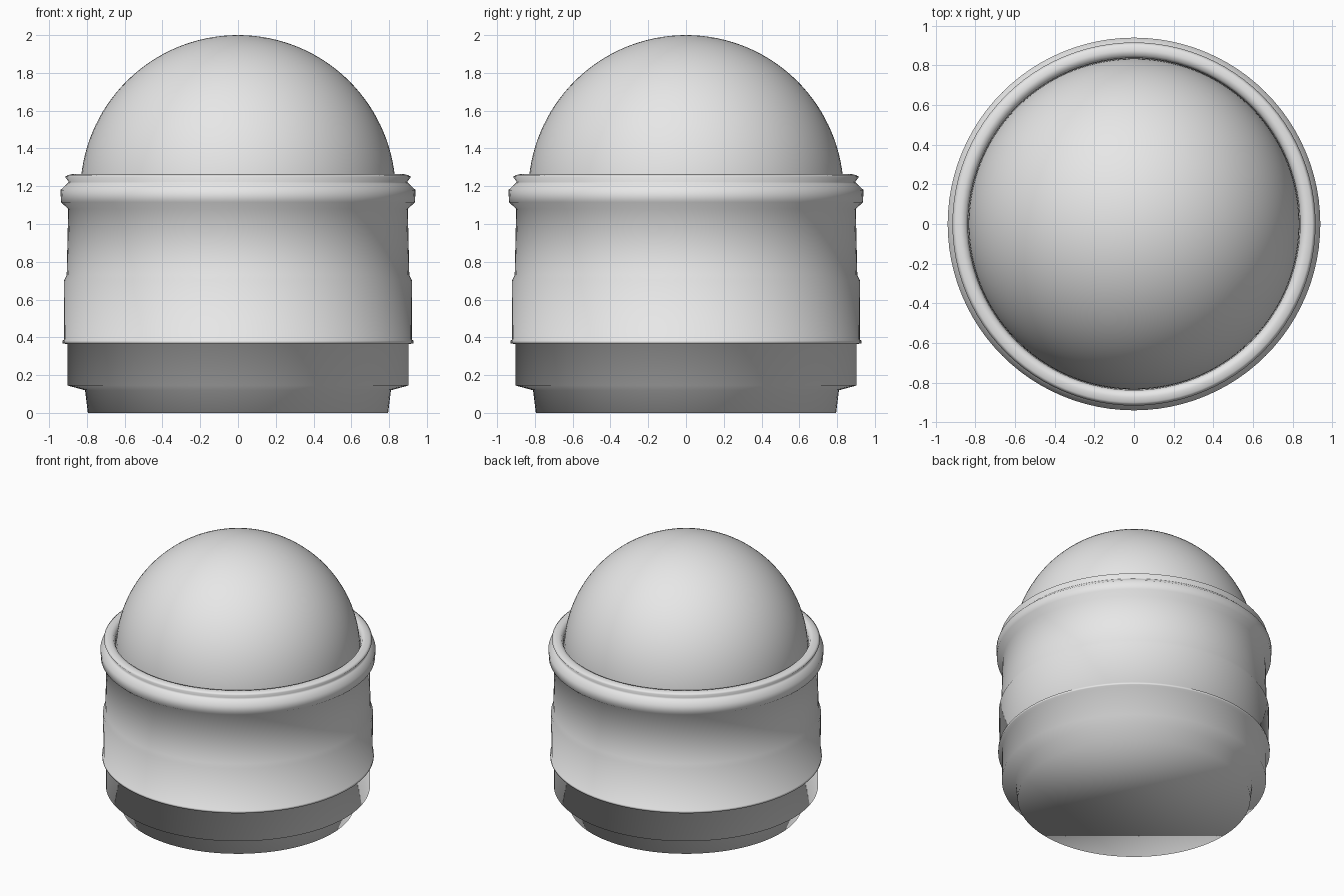
import bpy
import bmesh
import math

SEGMENTS = 96

cube = bpy.data.objects.get("Cube")
if cube:
    bpy.data.objects.remove(cube, do_unlink=True)

grey = bpy.data.materials.new("light_grey")
grey.use_nodes = True
grey.diffuse_color = (0.8, 0.8, 0.8, 1)
grey.node_tree.nodes["Principled BSDF"].inputs["Base Color"].default_value = (0.8, 0.8, 0.8, 1)


def lathe(name, profile, cap_bottom=False):
    """Revolve (radius, height) points about z into a smooth object."""
    bm = bmesh.new()
    verts = [bm.verts.new((r, 0, z)) for r, z in profile]
    edges = [bm.edges.new(pair) for pair in zip(verts, verts[1:])]
    bmesh.ops.spin(bm, geom=verts + edges, cent=(0, 0, 0), axis=(0, 0, 1),
                   angle=math.tau, steps=SEGMENTS, use_duplicate=False)
    bmesh.ops.remove_doubles(bm, verts=bm.verts[:], dist=0.0005)
    if cap_bottom:
        low = min(v.co.z for v in bm.verts)
        rim = [e for e in bm.edges if e.is_boundary
               and all(abs(v.co.z - low) < 0.001 for v in e.verts)]
        bmesh.ops.contextual_create(bm, geom=rim)
    bmesh.ops.recalc_face_normals(bm, faces=bm.faces[:])
    for face in bm.faces:
        face.smooth = True
    mesh = bpy.data.meshes.new(name)
    bm.to_mesh(mesh)
    bm.free()
    mesh.materials.append(grey)
    obj = bpy.data.objects.new(name, mesh)
    bpy.context.collection.objects.link(obj)
    return obj


# Body: foot, lower band, thin bead, middle band, collar and rolled lip
lathe("body", [
    (0.795, 0), (0.81, 0.12), (0.903, 0.145), (0.903, 0.365),
    (0.928, 0.367), (0.928, 0.384), (0.92, 0.388), (0.922, 0.70),
    (0.907, 0.73), (0.899, 1.08), (0.937, 1.115), (0.94, 1.18),
    (0.905, 1.213), (0.895, 1.222), (0.916, 1.25), (0.90, 1.259),
    (0.875, 1.265), (0.85, 1.259), (0.838, 1.235), (0.835, 1.165),
], cap_bottom=True)

# Dome: upper half of a sphere seated inside the lip
RADIUS = 0.835
STEPS = 32
arc = [i * math.pi / 2 / STEPS for i in range(STEPS + 1)]
dome = lathe("dome", [(RADIUS * math.cos(a), RADIUS * math.sin(a)) for a in arc])
dome.location.z = 2 - RADIUS
